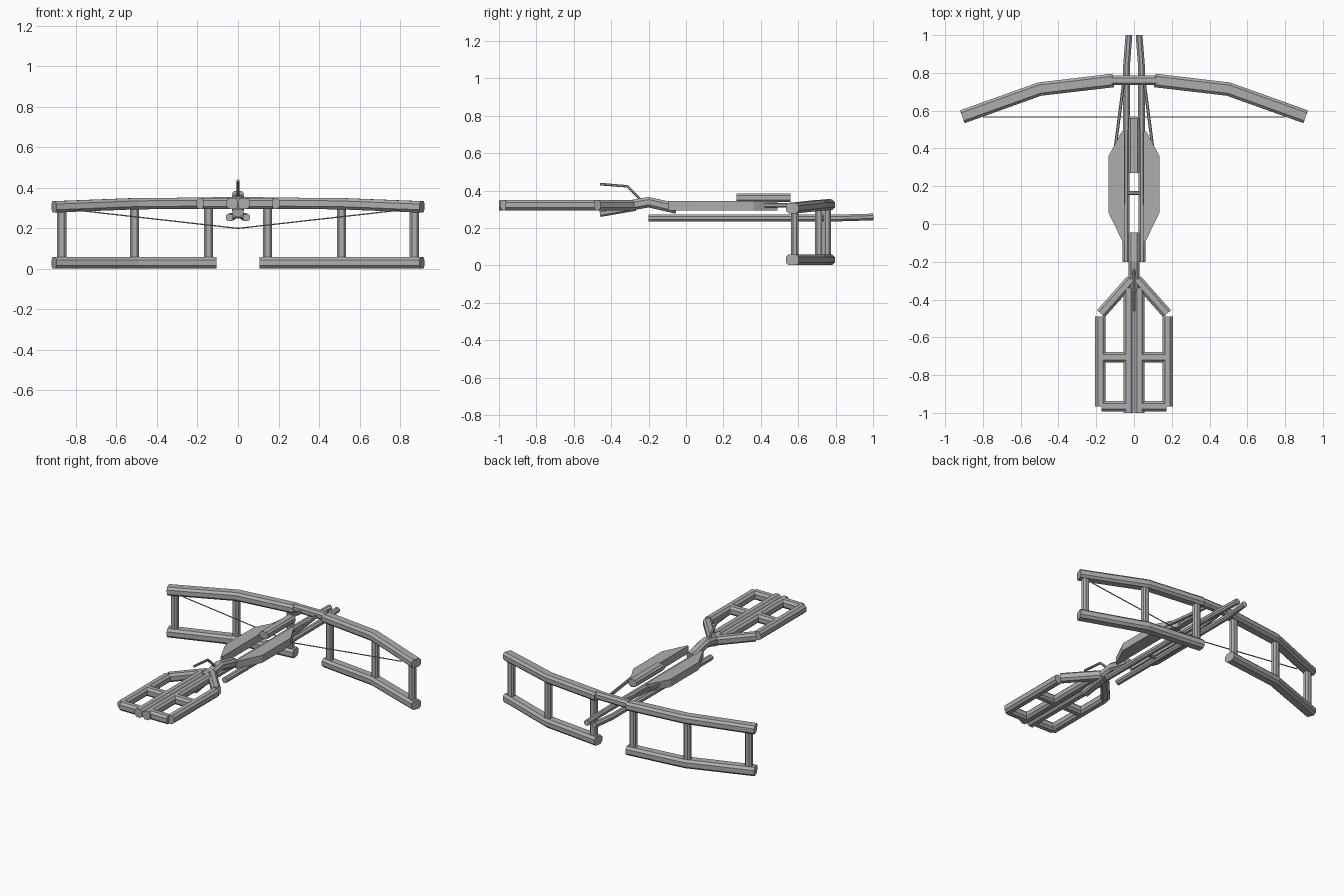
import bpy
import bmesh
from mathutils import Vector

if "Cube" in bpy.data.objects:
    bpy.data.objects.remove(bpy.data.objects["Cube"], do_unlink=True)

GREY = (0.42, 0.42, 0.42, 1.0)
mat = bpy.data.materials.new("plain grey")
mat.use_nodes = True
mat.diffuse_color = GREY
mat.node_tree.nodes["Principled BSDF"].inputs["Base Color"].default_value = GREY


def finish(name, bm, mirror):
    bmesh.ops.recalc_face_normals(bm, faces=bm.faces)
    mesh = bpy.data.meshes.new(name)
    bm.to_mesh(mesh)
    bm.free()
    mesh.materials.append(mat)
    obj = bpy.data.objects.new(name, mesh)
    bpy.context.collection.objects.link(obj)
    if mirror:
        mod = obj.modifiers.new("Mirror", "MIRROR")
        mod.use_mirror_merge = False
    return obj


def bar(name, path, w, h, chamfer=0.25, mirror=False):
    """Sweep a chamfered rectangle along a mitred path."""
    pts = [Vector(p) for p in path]
    c = min(w, h) * chamfer
    a, b = w / 2, h / 2
    section = [(a, b - c), (a - c, b), (c - a, b), (-a, b - c),
               (-a, c - b), (c - a, -b), (a - c, -b), (a, c - b)]
    bm = bmesh.new()
    rings = []
    for i, p in enumerate(pts):
        before = (p - pts[max(i - 1, 0)]).normalized()
        after = (pts[min(i + 1, len(pts) - 1)] - p).normalized()
        tangent = (before + after).normalized()
        ref = Vector((0, 1, 0)) if abs(tangent.z) > 0.95 else Vector((0, 0, 1))
        side = tangent.cross(ref).normalized()
        up = side.cross(tangent)
        rings.append([bm.verts.new(p + side * u + up * v) for u, v in section])
    n = len(section)
    for r, s in zip(rings, rings[1:]):
        for k in range(n):
            bm.faces.new((r[k], r[(k + 1) % n], s[(k + 1) % n], s[k]))
    bm.faces.new(rings[0])
    bm.faces.new(rings[-1])
    return finish(name, bm, mirror)


def prism(name, outline, z0, z1, mirror=False):
    """Extrude a plan outline upward."""
    bm = bmesh.new()
    face = bm.faces.new([bm.verts.new((x, y, z0)) for x, y in outline])
    top = bmesh.ops.extrude_face_region(bm, geom=[face])["geom"]
    bmesh.ops.translate(bm, vec=(0, 0, z1 - z0),
                        verts=[v for v in top if isinstance(v, bmesh.types.BMVert)])
    return finish(name, bm, mirror)


# Bow limbs, upper and lower, joined by uprights
bar("upper_limb", [(0.11, 0.76, 0.324), (0.5, 0.714, 0.322), (0.908, 0.568, 0.306)],
    0.072, 0.056, mirror=True)
bar("lower_limb", [(0.11, 0.76, 0.03), (0.5, 0.714, 0.03), (0.908, 0.568, 0.03)],
    0.072, 0.058, mirror=True)
for label, x, y in (("inner", 0.145, 0.755), ("middle", 0.51, 0.711), ("outer", 0.87, 0.582)):
    bar(label + "_upright", [(x, y, 0.04), (x, y, 0.31)], 0.045, 0.04, mirror=True)
bar("limb_connector", [(-0.12, 0.76, 0.33), (0.12, 0.76, 0.33)], 0.05, 0.05)
bar("bowstring", [(-0.8, 0.566, 0.29), (0, 0.566, 0.2), (0.8, 0.566, 0.29)], 0.006, 0.006)

# Twin rails running under the body
bar("rail", [(0.027, 1.0, 0.259), (0.04, 0.83, 0.254), (0.042, -0.2, 0.254)],
    0.036, 0.036, 0.29, mirror=True)
bar("rail_bridge", [(-0.035, 0.165, 0.26), (0.035, 0.165, 0.26)], 0.022, 0.022)
bar("brace", [(0.052, 0.77, 0.322), (0.1, 0.4, 0.322)], 0.016, 0.022, mirror=True)

# Body side panels and bolt block
prism("side_panel", [(0.05, 0.49), (0.065, 0.49), (0.135, 0.36), (0.135, 0.06),
                     (0.06, -0.095), (0.05, -0.095)], 0.295, 0.345, mirror=True)
bar("bolt_block", [(0, 0.27, 0.362), (0, 0.56, 0.362)], 0.06, 0.046)

# Neck, lower lever and trigger
bar("neck", [(0, -0.36, 0.322), (0, -0.29, 0.322), (0, -0.2, 0.338), (0, -0.05, 0.304)],
    0.06, 0.056)
bar("lower_lever", [(0, -0.46, 0.277), (0, -0.27, 0.31)], 0.054, 0.036)
bar("trigger", [(0, -0.46, 0.435), (0, -0.315, 0.423), (0, -0.24, 0.35)], 0.014, 0.014)

# Open-frame stock
Z = 0.323
stock = (
    ("stock_spine", (0.029, -0.34), (0.029, -1.0)),
    ("stock_side", (0.178, -0.49), (0.178, -0.965)),
    ("stock_shoulder", (0.015, -0.295), (0.175, -0.475)),
    ("stock_crossbar", (0.04, -0.705), (0.17, -0.705)),
    ("stock_end", (0.03, -0.965), (0.172, -0.965)),
)
for name, (x0, y0), (x1, y1) in stock:
    bar(name, [(x0, y0, Z), (x1, y1, Z)], 0.055, 0.056, mirror=True)
